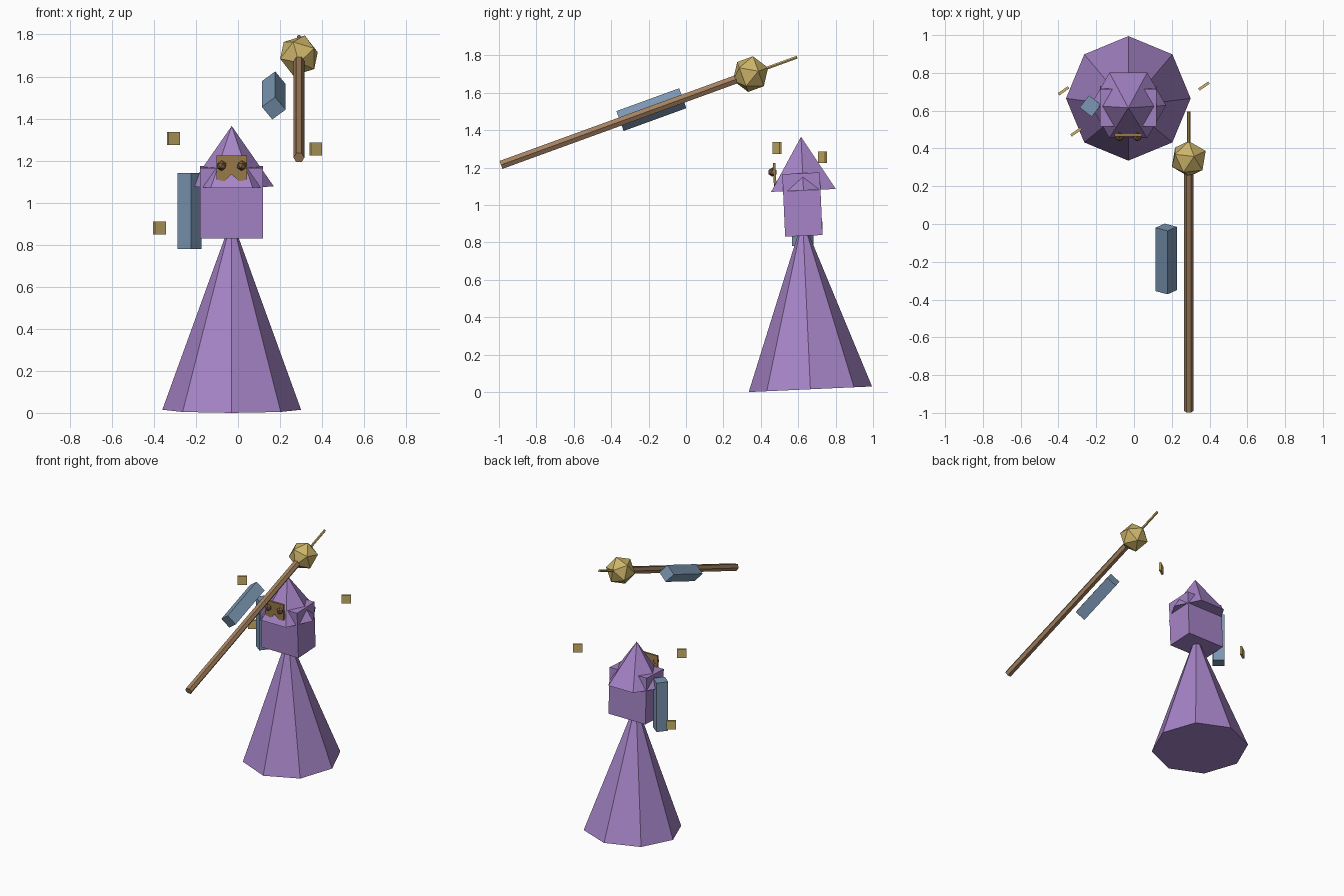
import bpy, bmesh
from math import radians, cos, sin, pi
from mathutils import Matrix, Vector

if "Cube" in bpy.data.objects:
    bpy.data.objects.remove(bpy.data.objects["Cube"])


def material(name, colour):
    m = bpy.data.materials.new(name)
    m.diffuse_color = (*colour, 1)
    m.use_nodes = True
    m.node_tree.nodes["Principled BSDF"].inputs["Base Color"].default_value = (*colour, 1)
    return m


purple = material("robe purple", (.38, .23, .57))
blue = material("slate blue", (.20, .31, .45))
gold = material("gold", (.60, .45, .14))
wood = material("wood brown", (.37, .22, .115))
bronze = material("bronze", (.33, .20, .07))
dark = material("dark bronze", (.21, .12, .05))


def finish(name, bm, mat, place):
    bmesh.ops.recalc_face_normals(bm, faces=bm.faces)
    mesh = bpy.data.meshes.new(name)
    bm.to_mesh(mesh)
    bm.free()
    mesh.materials.append(mat)
    ob = bpy.data.objects.new(name, mesh)
    bpy.context.collection.objects.link(ob)
    ob.matrix_world = place
    return ob


def prism(name, mat, place, sides, r1, r2, depth):
    bm = bmesh.new()
    bmesh.ops.create_cone(bm, cap_ends=True, segments=sides, radius1=r1, radius2=r2, depth=depth)
    # first corner on the local y axis
    bmesh.ops.rotate(bm, verts=bm.verts, matrix=Matrix.Rotation(pi / 2, 3, 'Z'))
    bmesh.ops.remove_doubles(bm, verts=bm.verts, dist=1e-5)
    return finish(name, bm, mat, place)


def block(name, mat, place, size):
    bm = bmesh.new()
    bmesh.ops.create_cube(bm, size=1)
    bmesh.ops.scale(bm, vec=size, verts=bm.verts)
    return finish(name, bm, mat, place)


def ball(name, mat, place, radius):
    bm = bmesh.new()
    bmesh.ops.create_icosphere(bm, subdivisions=1, radius=radius)
    return finish(name, bm, mat, place)


def at(x, y, z, rot=Matrix.Identity(4)):
    return Matrix.Translation((x, y, z)) @ rot


# Figure: robe, torso and pointed hat share a slight forward lean
lean = Matrix.Rotation(radians(2.6), 4, 'X')
cx = -.03


def leaning(base, depth):
    """Placement of a part of this depth whose base centre is given."""
    return at(*base, lean) @ Matrix.Translation((0, 0, depth / 2))


prism("robe", purple, leaning((cx, .665, .015), .91), 8, .33, 0, .91)
block("torso", purple, leaning((cx, .63, .835), .335), (.3, .2, .335))
prism("hat", purple, leaning((cx, .628, 1.078), .287), 6, .2, 0, .287)

# Face mask with a notched lower edge
outline = [(-.073, .06), (.073, .06), (.073, -.055), (.035, -.063),
           (0, -.03), (-.035, -.063), (-.073, -.055)]
bm = bmesh.new()
face = bm.faces.new([bm.verts.new((x, -.007, z)) for x, z in outline])
extruded = bmesh.ops.extrude_face_region(bm, geom=[face])
moved = [g for g in extruded["geom"] if isinstance(g, bmesh.types.BMVert)]
bmesh.ops.translate(bm, verts=moved, vec=(0, .014, 0))
finish("mask", bm, bronze, at(cx, .474, 1.165, lean))
for side, label in ((-1, "right"), (1, "left")):
    ball(label + "_eye", dark, at(cx + side * .048, .462, 1.176), .025)

# Staff: shaft, faceted head and thin spike along one tilted axis
tilt = Matrix.Rotation(radians(-70), 4, 'X')
head = at(.29, .345, 1.70, tilt)
prism("staff_shaft", wood, head @ Matrix.Translation((0, 0, -.71)), 6, .026, .026, 1.42)
ball("staff_head", gold, head, .1)
prism("staff_spike", gold, head @ Matrix.Translation((0, 0, .13)), 6, .009, .009, .27)

# Square sleeves: one beside the torso, one beside the staff
roll = Matrix.Rotation(radians(7), 4, 'Z')
prism("right_sleeve", blue, at(-.231, .624, .96, roll), 4, .057, .057, .36)
prism("left_sleeve", blue, at(.17, -.185, 1.51, tilt @ roll), 4, .057, .057, .357)

# Floating square charms
turn = Matrix.Rotation(radians(35), 4, 'Z')
for i, spot in enumerate([(-.307, .487, 1.305), (.37, .73, 1.255), (-.373, .705, .88)]):
    block(f"charm_{i + 1}", gold, at(*spot, turn), (.065, .014, .062))
